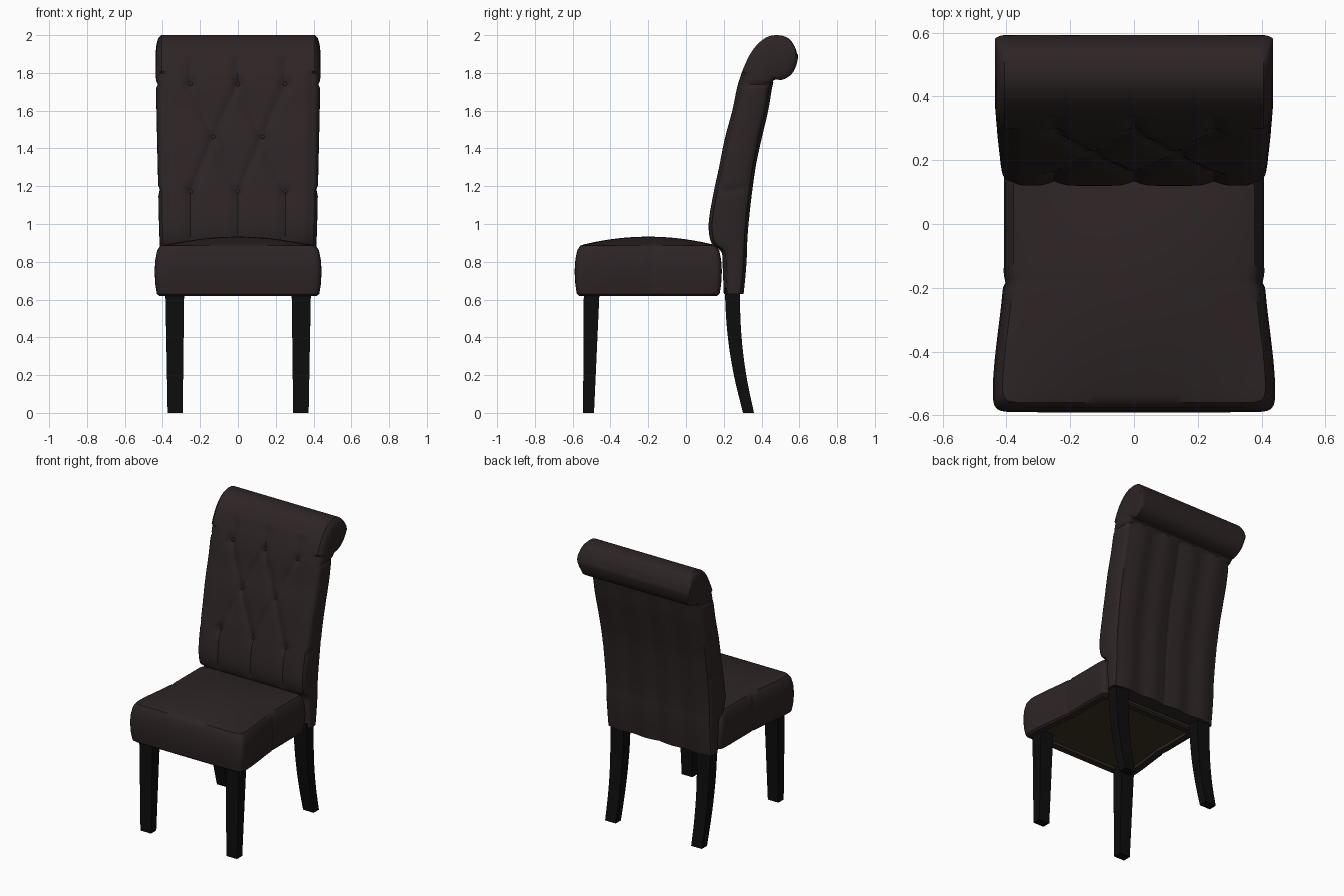
import bpy, bmesh, math

if "Cube" in bpy.data.objects:
    bpy.data.objects.remove(bpy.data.objects["Cube"])


def material(name, rgb):
    m = bpy.data.materials.new(name)
    m.diffuse_color = (*rgb, 1)
    m.use_nodes = True
    m.node_tree.nodes["Principled BSDF"].inputs["Base Color"].default_value = m.diffuse_color
    return m


FABRIC = material("dark brown upholstery", (0.027, 0.018, 0.018))
WOOD = material("black wood", (0.004, 0.004, 0.004))
LINING = material("olive lining", (0.045, 0.034, 0.015))


def loft(name, rings, mat, angle=40):
    """Skin a list of equal closed rings and cap both ends."""
    bm = bmesh.new()
    loops = [[bm.verts.new(p) for p in r] for r in rings]
    n = len(loops[0])
    for a, b in zip(loops, loops[1:]):
        for i in range(n):
            j = (i + 1) % n
            bm.faces.new((a[i], a[j], b[j], b[i]))
    bm.faces.new(loops[0][::-1])
    bm.faces.new(loops[-1])
    bmesh.ops.recalc_face_normals(bm, faces=bm.faces)
    me = bpy.data.meshes.new(name)
    bm.to_mesh(me)
    bm.free()
    me.materials.append(mat)
    ob = bpy.data.objects.new(name, me)
    bpy.context.collection.objects.link(ob)
    bpy.ops.object.select_all(action='DESELECT')
    ob.select_set(True)
    bpy.context.view_layer.objects.active = ob
    bpy.ops.object.shade_smooth_by_angle(angle=math.radians(angle))
    return ob


def bump(d, width):
    return math.exp(-(d / width) ** 2)


def spline(pts, t):
    """Catmull-Rom through pts, t from 0 to 1."""
    f = t * (len(pts) - 1)
    i = min(int(f), len(pts) - 2)
    f -= i
    p = [pts[max(0, min(len(pts) - 1, i + k))] for k in (-1, 0, 1, 2)]
    return [0.5 * (2 * b + (c - a) * f + (2 * a - 5 * b + 4 * c - d) * f * f
                   + (3 * b - a - 3 * c + d) * f ** 3) for a, b, c, d in zip(*p)]


# ---- seat cushion ----
def half_width(y):
    s = max(0, min(1, (-0.12 - y) / 0.42))
    return 0.408 + 0.035 * s * s * (3 - 2 * s) - 0.008 * bump(y + 0.18, 0.012)


N = 48
square = []
for side in range(4):
    for i in range(N):
        u, v = -1 + 2 * i / N, -1
        for _ in range(side):
            u, v = -v, u
        k = (abs(u) ** 24 + abs(v) ** 24) ** (-1 / 24)
        square.append((u * k, v * k))


def seat_ring(inset, z, k=1, crown=0):
    ring = []
    for u, v in square:
        u, v = u * k, v * k
        y = -0.2 + (0.39 - inset) * v
        ring.append((u * (half_width(y) - inset), y,
                     z + crown * (1 - u * u) * (1 - v * v)))
    return ring


rings = [seat_ring(0.065, 0.65), seat_ring(0.065, 0.623), seat_ring(0.025, 0.62),
         seat_ring(0.012, 0.63), seat_ring(0.004, 0.68), seat_ring(0, 0.75),
         seat_ring(0.004, 0.81), seat_ring(0.014, 0.86), seat_ring(0.03, 0.885)]
rings += [seat_ring(0.03, 0.887, 1 - i / 16, 0.046) for i in range(1, 16)]
rings.append(seat_ring(0.03, 0.887, 0.01, 0.046))
loft("seat_cushion", rings, FABRIC)

# lining under the seat
loft("seat_lining", [seat_ring(0.067, 0.642), seat_ring(0.067, 0.649)], LINING)

# ---- scrolled backrest: paired front and rear profile points (y, z, y, z) ----
PROFILE = [
    (.20, .63, .30, .63), (.195, .75, .312, .75), (.188, .85, .318, .85),
    (.135, .90, .32, .92), (.12, 1.0, .328, 1.02), (.143, 1.15, .345, 1.17),
    (.175, 1.3, .367, 1.32), (.205, 1.45, .395, 1.45), (.245, 1.6, .43, 1.6),
    (.275, 1.74, .455, 1.74), (.315, 1.85, .475, 1.765), (.36, 1.93, .50, 1.762),
    (.42, 1.985, .53, 1.772), (.48, 2.0, .56, 1.795), (.54, 1.985, .58, 1.83),
    (.575, 1.94, .59, 1.865), (.59, 1.895, .592, 1.88)]

# tufting layout: buttons and the creases joining them
BUTTONS = [(x, z) for z in (1.17, 1.74) for x in (-.25, 0, .25)] + [(-.13, 1.46), (.13, 1.46)]
CREASES = [(x, z, s * .13, 1.46) for z in (1.17, 1.74)
           for x, s in ((-.25, -1), (0, -1), (0, 1), (.25, 1))]
CREASES += [(x, 1.17, x, 0.92) for x in (-.25, 0, .25)]
CREASES += [(x, 1.74, x, 1.86) for x in (-.25, 0, .25)]


def seg_dist(px, pz, ax, az, bx, bz):
    dx, dz = bx - ax, bz - az
    t = max(0, min(1, ((px - ax) * dx + (pz - az) * dz) / (dx * dx + dz * dz)))
    return math.hypot(px - ax - t * dx, pz - az - t * dz)


def tuft(x, z):
    if z < 0.88 or z > 1.9:
        return 0
    crease = min(seg_dist(x, z, *c) for c in CREASES)
    button = min(math.hypot(x - bx, z - bz) for bx, bz in BUTTONS)
    return 0.010 * bump(crease, 0.03) + 0.004 * bump(crease, 0.009) + 0.016 * bump(button, 0.03)


COLS, SIDE, ROWS = 80, 12, 130
rings = []
for r in range(ROWS + 1):
    t = r / ROWS
    fy, fz, by, bz = spline(PROFILE, t)
    rim = 0.396 + 0.01 * min(1, 2 * t)
    puff = 0.010 + 0.020 * min(1, t / 0.6)
    puff *= min(1, (1 - t) * 12 + 0.1)
    # pulled seams on the side panels
    puff -= 0.010 * (bump(fz - 1.17, 0.014) + bump(fz - 1.74, 0.014)) * (t < 0.7)
    xs = [rim * (-1 + 2 * i / COLS) for i in range(COLS + 1)]
    edge = 0.018 if t < 0.6 else 0.0
    front = [(x, fy + tuft(x, fz) + edge * bump(abs(x) - rim, 0.03), fz) for x in xs]
    on_panel = 1 if bz < 1.75 and t < 0.58 else 0
    back = [(x, by + on_panel * (0.005 * math.cos(x * 31.4 + math.pi) - 0.004 * bump(x, 0.012)
                                 - 0.006 * bump(abs(x) - rim, 0.03)), bz) for x in xs]

    def side_points(a, b, sign):
        pts = []
        for i in range(1, SIDE):
            s = i / SIDE
            pts.append((sign * (rim + puff * math.sqrt(4 * s * (1 - s))),
                        a[1] + (b[1] - a[1]) * s, a[2] + (b[2] - a[2]) * s))
        return pts

    rings.append(front + side_points(front[-1], back[-1], 1) + back[::-1]
                 + side_points(back[0], front[0], -1))
loft("backrest", rings, FABRIC)


# tufting buttons
def front_y(z):
    return min((abs(p[1] - z), p[0]) for p in (spline(PROFILE, i / 400) for i in range(240)))[1]


for bx, bz in BUTTONS:
    y = front_y(bz) + 0.028
    rings = [[(bx + rad * math.cos(a), y - h, bz + rad * math.sin(a))
              for a in (i * math.tau / 12 for i in range(12))]
             for rad, h in ((0.012, -0.004), (0.012, 0.002), (0.008, 0.005), (0.002, 0.006))]
    loft("tufting_button", rings, FABRIC, 60)


# ---- legs: (z, inner x, outer x, front y, rear y) ----
FRONT_LEG = [(0, .292, .374, -.545, -.487), (.66, .284, .386, -.541, -.457)]
BACK_LEG = [(0, .292, .374, .302, .360), (.16, .291, .376, .262, .326), (.32, .289, .379, .232, .302),
            (.48, .286, .383, .214, .289), (.66, .284, .386, .205, .284)]
for sign, label in ((-1, "left"), (1, "right")):
    for name, rows in (("front_leg", FRONT_LEG),
                       ("back_leg", [spline(BACK_LEG, i / 12) for i in range(13)])):
        rings = [[(sign * a, c, z), (sign * b, c, z), (sign * b, d, z), (sign * a, d, z)]
                 for z, a, b, c, d in rows]
        loft(f"{name}_{label}", rings, WOOD)
